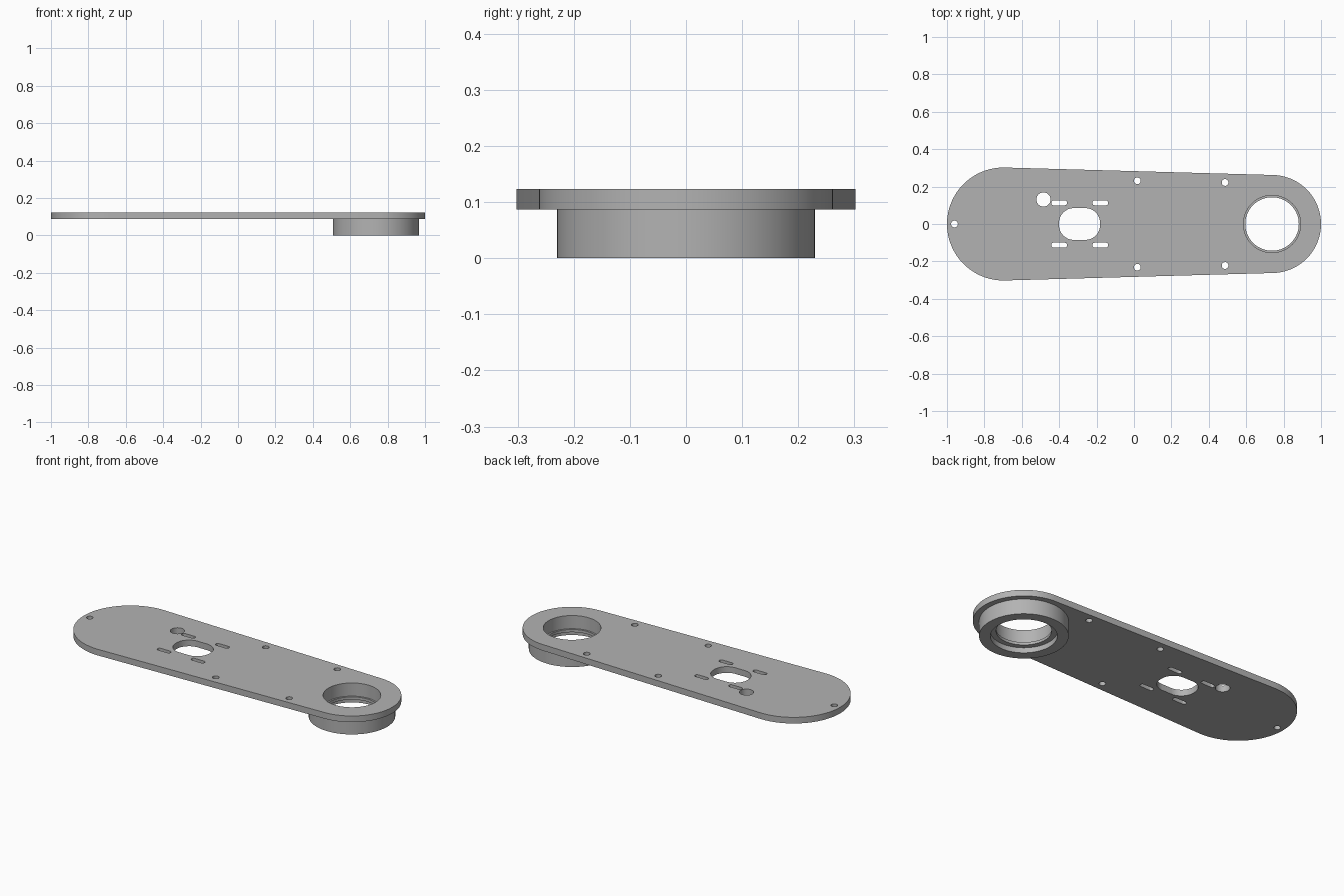
import bpy, bmesh
from math import pi, sin, cos, asin, radians

cube = bpy.data.objects.get("Cube")
if cube:
    bpy.data.objects.remove(cube)

grey = bpy.data.materials.new("light_grey")
grey.use_nodes = True
colour = (0.45, 0.45, 0.45, 1)
grey.diffuse_color = colour
grey.node_tree.nodes["Principled BSDF"].inputs["Base Color"].default_value = colour

PLATE_BOTTOM, PLATE_TOP = 0.087, 0.123
HUB_X, BORE = 0.738, 0.153


def arc(x, y, r, start, end, n):
    return [(x + r * cos(start + (end - start) * i / n),
             y + r * sin(start + (end - start) * i / n)) for i in range(n + 1)]


def circle(x, y, r, n=32):
    return arc(x, y, r, 0, 2 * pi, n)[:-1]


def rounded_box(x, y, hx, hy, r, n=8):
    points = []
    for k, (sx, sy) in enumerate([(1, 1), (-1, 1), (-1, -1), (1, -1)]):
        points += arc(x + sx * (hx - r), y + sy * (hy - r), r, k * pi / 2, (k + 1) * pi / 2, n)
    return points


def finish(obj):
    bpy.ops.object.select_all(action='DESELECT')
    obj.select_set(True)
    bpy.context.view_layer.objects.active = obj
    if obj.type == 'CURVE':
        bpy.ops.object.convert(target='MESH')
    obj = bpy.context.object
    obj.data.materials.clear()
    obj.data.materials.append(grey)
    bpy.ops.object.shade_smooth_by_angle(angle=radians(30))


# Tapered arm plate: two end arcs joined by tangents, then all cut-outs
big_r, small_r, big_x = 0.302, 0.262, -0.698
tangent = pi / 2 - asin((big_r - small_r) / (HUB_X - big_x))
outline = (arc(HUB_X, 0, small_r, -tangent, tangent, 48)
           + arc(big_x, 0, big_r, tangent, 2 * pi - tangent, 48))
loops = [outline, circle(HUB_X, 0, BORE, 64)]
# Motor opening, cable hole, end hole
loops += [rounded_box(-0.291, 0, 0.11, 0.085, 0.08, 12),
          circle(-0.484, 0.131, 0.038), circle(-0.96, 0, 0.018, 24)]
# Mirrored slots and screw holes
for side in (1, -1):
    for x in (-0.40, -0.18):
        loops.append(rounded_box(x, side * 0.113, 0.042, 0.013, 0.011, 4))
    for x, y in ((0.018, 0.231), (0.487, 0.222)):
        loops.append(circle(x, side * y, 0.018, 24))

curve = bpy.data.curves.new("arm_plate", 'CURVE')
curve.dimensions = '2D'
curve.fill_mode = 'BOTH'
curve.extrude = (PLATE_TOP - PLATE_BOTTOM) / 2
for loop in loops:
    spline = curve.splines.new('POLY')
    spline.points.add(len(loop) - 1)
    for point, (x, y) in zip(spline.points, loop):
        point.co = (x, y, 0, 1)
    spline.use_cyclic_u = True
plate = bpy.data.objects.new("arm_plate", curve)
plate.location.z = (PLATE_TOP + PLATE_BOTTOM) / 2
bpy.context.collection.objects.link(plate)
finish(plate)

# Bearing housing: turned ring with an inner retaining lip
profile = [(BORE, PLATE_BOTTOM), (BORE, 0.046), (0.143, 0.046), (0.143, 0.03),
           (0.172, 0.03), (0.172, 0), (0.23, 0), (0.23, PLATE_BOTTOM)]
bm = bmesh.new()
verts = [bm.verts.new((r, 0, z)) for r, z in profile]
edges = [bm.edges.new(pair) for pair in zip(verts, verts[1:])]
bmesh.ops.spin(bm, geom=verts + edges, cent=(0, 0, 0), axis=(0, 0, 1),
               angle=2 * pi, steps=64, use_merge=True)
bmesh.ops.remove_doubles(bm, verts=bm.verts, dist=1e-5)
bmesh.ops.recalc_face_normals(bm, faces=bm.faces)
# Open ring meets the plate, so check the outer wall points outward
bm.faces.ensure_lookup_table()
outer = max(bm.faces, key=lambda f: f.calc_center_median().xy.length)
if outer.normal.dot(outer.calc_center_median()) < 0:
    bmesh.ops.reverse_faces(bm, faces=bm.faces)
mesh = bpy.data.meshes.new("bearing_housing")
bm.to_mesh(mesh)
bm.free()
housing = bpy.data.objects.new("bearing_housing", mesh)
housing.location.x = HUB_X
bpy.context.collection.objects.link(housing)
finish(housing)
